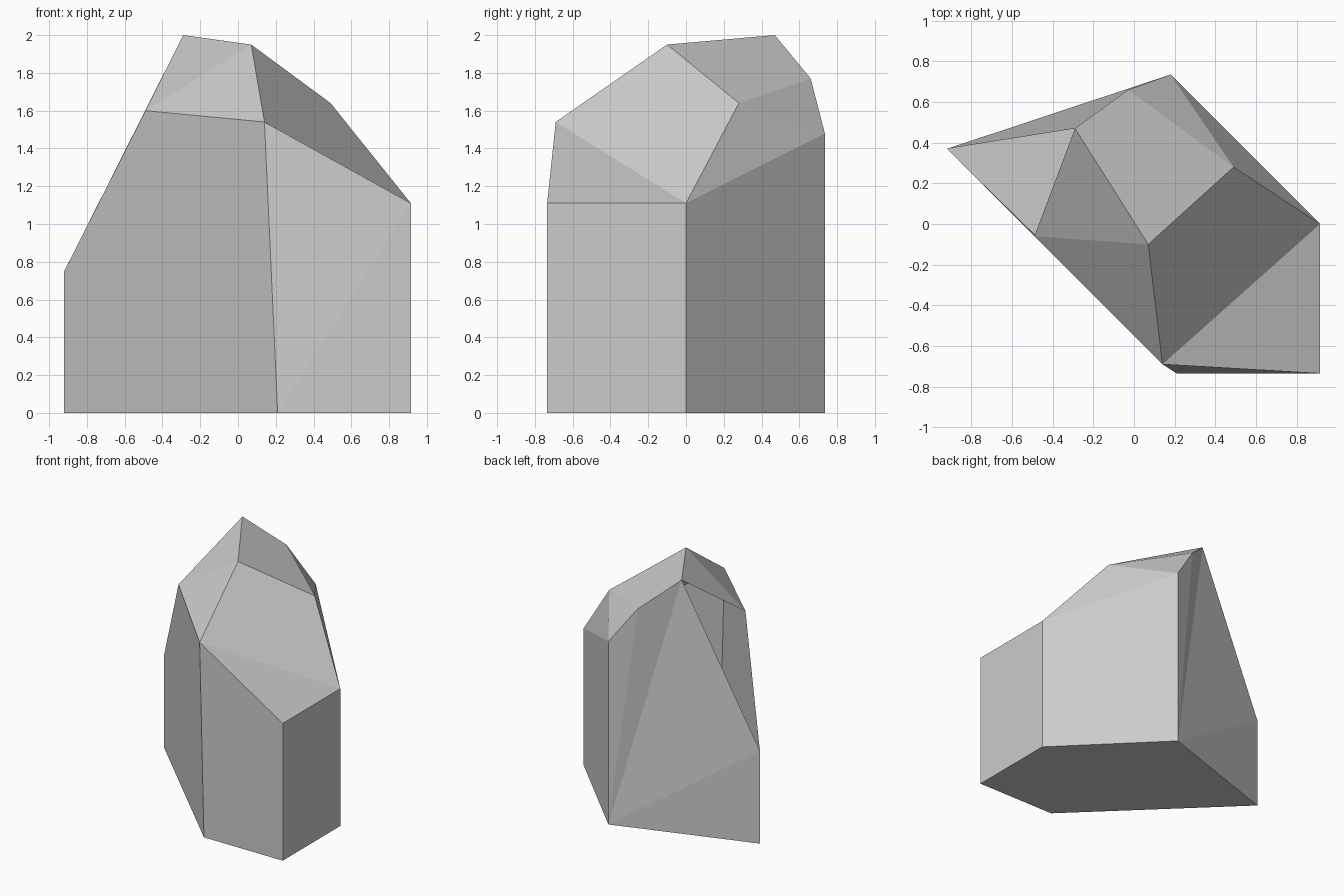
import bpy
import bmesh

cube = bpy.data.objects.get("Cube")
if cube:
    bpy.data.objects.remove(cube, do_unlink=True)

# One plain grey stone material
stone = bpy.data.materials.new("grey_stone")
stone.use_nodes = True
grey = (0.6, 0.6, 0.6, 1)
stone.diffuse_color = grey
stone.node_tree.nodes["Principled BSDF"].inputs["Base Color"].default_value = grey
stone.node_tree.nodes["Principled BSDF"].inputs["Roughness"].default_value = 0.9

# Corners: lower case on the ground, upper case above
corners = {
    "a": (-0.92, 0.37, 0), "i": (0.21, -0.735, 0), "h": (0.915, -0.735, 0),
    "g": (0.915, 0, 0), "j": (0.18, 0.735, 0),
    "A": (-0.92, 0.37, 0.75), "B": (-0.49, -0.06, 1.60), "C": (-0.29, 0.47, 2),
    "D": (0.07, -0.10, 1.95), "E": (0.14, -0.69, 1.54), "F": (0.49, 0.28, 1.64),
    "G": (0.915, 0, 1.11), "H": (0.915, -0.735, 1.11),
    "J": (0.18, 0.735, 1.48), "K": (-0.03, 0.66, 1.77),
}
base = ["aihgj"]
sides = ["aiEBA", "ihH", "iHE", "hgGH", "gjJG", "aAj", "ACj", "CKj", "KJj"]
crown = ["EHG", "EGFD", "BED", "BDC", "CDFK", "KFJ", "FGJ"]

# Faceted boulder
bm = bmesh.new()
verts = {name: bm.verts.new(co) for name, co in corners.items()}
for outline in base + sides + crown:
    bm.faces.new([verts[c] for c in outline])
bmesh.ops.recalc_face_normals(bm, faces=bm.faces)
mesh = bpy.data.meshes.new("boulder")
bm.to_mesh(mesh)
bm.free()
mesh.materials.append(stone)
boulder = bpy.data.objects.new("boulder", mesh)
bpy.context.collection.objects.link(boulder)
